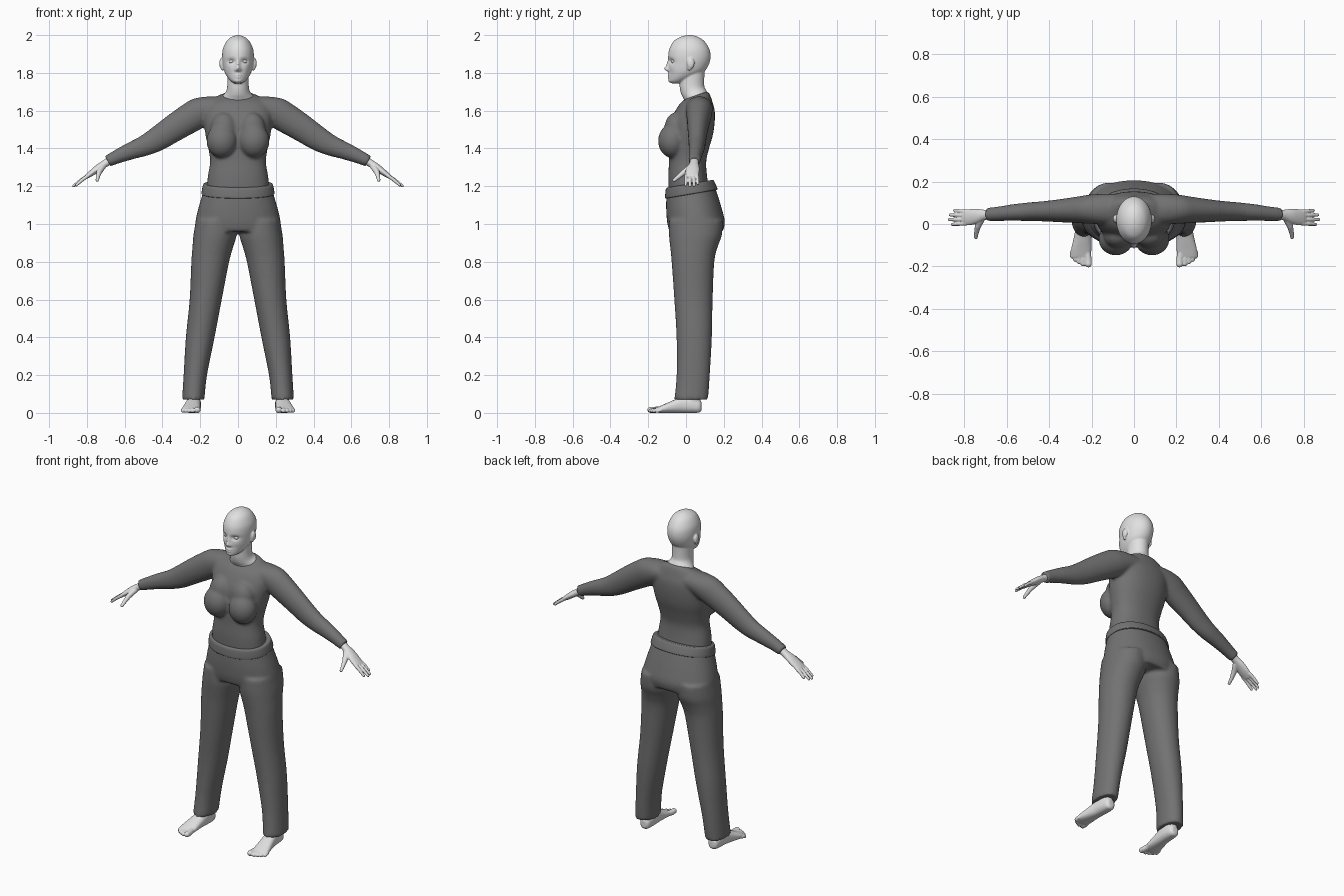
import bpy, bmesh, math
from mathutils import Vector

def material(name, v):
    m = bpy.data.materials.new(name)
    m.diffuse_color = (v, v, v, 1)
    return m

SKIN = material("light grey skin", 0.75)
CLOTH = material("dark grey cloth", 0.17)
X, Y, Z = Vector((1, 0, 0)), Vector((0, 1, 0)), Vector((0, 0, 1))

def spline(pts, steps):
    """Catmull-Rom interpolation of ring tuples."""
    out = []
    for i in range(len(pts) - 1):
        a, b, c, d = pts[max(i - 1, 0)], pts[i], pts[i + 1], pts[min(i + 2, len(pts) - 1)]
        for k in range(steps):
            t = k / steps
            out.append([0.5 * (2 * q + (r - p) * t + (2 * p - 5 * q + 4 * r - s) * t * t
                               + (3 * q - p - 3 * r + s) * t ** 3)
                        for p, q, r, s in zip(a, b, c, d)])
    return out + [list(pts[-1])]

def loft(bm, rings, u=X, v=Y, side=1, n=40, steps=5, power=1.0):
    """Closed tube through rings (x, y, z, half u, half v, tilt)."""
    loops = []
    for r in spline([tuple(q) + (0,) * (6 - len(q)) for q in rings], steps):
        loop = []
        for i in range(n):
            t = 2 * math.pi * i / n
            c, s = math.cos(t), math.sin(t)
            c = math.copysign(abs(c) ** power, c)
            s = math.copysign(abs(s) ** power, s)
            p = Vector(r[:3]) + u * (max(r[3], .001) * c) + v * (max(r[4], .001) * s)
            p.z += r[5] * (p.y - r[1])
            p.x *= side
            loop.append(bm.verts.new(p))
        loops.append(loop)
    for a, b in zip(loops, loops[1:]):
        for i in range(n):
            j = (i + 1) % n
            bm.faces.new((a[i], a[j], b[j], b[i]))
    bm.faces.new(loops[0])
    bm.faces.new(loops[-1])

def level(rows, x=0):
    """Horizontal rings from (z, half width, front y, back y, tilt)."""
    return [(r[5] if len(r) > 5 else x, (r[2] + r[3]) / 2, r[0], r[1], (r[3] - r[2]) / 2,
             r[4] if len(r) > 4 else 0) for r in rows]

def ball(bm, centre, radii):
    vs = bmesh.ops.create_uvsphere(bm, u_segments=24, v_segments=16, radius=1)["verts"]
    for w in vs:
        w.co = Vector([c + k * r for c, k, r in zip(centre, w.co, radii)])

def digit(bm, pts, side):
    """Finger or toe: round tube through (x, y, z, radius), with a rounded tip."""
    for p, q in zip(pts, pts[1:]):
        a, b = Vector(p[:3]), Vector(q[:3])
        d = (b - a).normalized()
        u = d.cross(X if abs(d.x) < .7 else Y).normalized()
        loft(bm, [(*a, p[3], p[3]), (*b, q[3], q[3])], u, d.cross(u), side, 12, 6)
        ball(bm, (b.x * side, b.y, b.z), (q[3],) * 3)

def bump(bm, centre, radii, push):
    """Soft push along y around a point on the face."""
    for w in bm.verts:
        if w.co.y < 0:
            e = sum(((w.co[i] - centre[i]) / radii[i]) ** 2 for i in (0, 2))
            w.co.y += push * math.exp(-e)

def finish(bm, name, mat, voxel=None, smooth=0):
    bmesh.ops.recalc_face_normals(bm, faces=bm.faces)
    me = bpy.data.meshes.new(name)
    bm.to_mesh(me)
    bm.free()
    ob = bpy.data.objects.new(name, me)
    bpy.context.collection.objects.link(ob)
    me.materials.append(mat)
    for p in me.polygons:
        p.use_smooth = len(p.vertices) <= 4
    if voxel:
        m = ob.modifiers.new("fuse", "REMESH")
        m.mode, m.voxel_size, m.use_smooth_shade = "VOXEL", voxel, True
        s = ob.modifiers.new("soften", "SMOOTH")
        s.factor, s.iterations = 0.5, smooth
    return ob

# Head, face, ears and neck
bm = bmesh.new()
loft(bm, level([(2.0, .005, .01, .03), (1.992, .032, -.025, .06), (1.97, .059, -.063, .095),
                (1.93, .079, -.087, .122), (1.89, .084, -.094, .13), (1.85, .081, -.092, .123),
                (1.81, .073, -.09, .1), (1.78, .058, -.09, .06), (1.757, .038, -.09, .01),
                (1.745, .02, -.078, -.02)]), n=96, steps=10)
for s in (1, -1):
    bump(bm, (s * .034, 0, 1.862), (.02, 1, .013), .013)        # eye sockets
    bump(bm, (s * .045, 0, 1.825), (.018, 1, .018), -.003)      # cheeks
    bump(bm, (s * .012, 0, 1.816), (.008, 1, .008), -.008)      # nostrils
bump(bm, (0, 0, 1.822), (.011, 1, .013), -.024)                 # nose tip
bump(bm, (0, 0, 1.846), (.009, 1, .02), -.012)                  # nose bridge
bump(bm, (0, 0, 1.79), (.02, 1, .005), -.009)                   # upper lip
bump(bm, (0, 0, 1.777), (.018, 1, .005), -.008)                 # lower lip
bump(bm, (0, 0, 1.757), (.018, 1, .01), -.004)                  # chin
loft(bm, level([(1.84, .058, -.02, .1), (1.78, .057, -.032, .097), (1.73, .057, -.034, .097),
                (1.70, .064, -.025, .104, .2), (1.675, .082, -.008, .112, .35),
                (1.64, .09, .0, .11, .35)]))
for s in (1, -1):
    ball(bm, (s * .088, .025, 1.85), (.011, .02, .028))
    ball(bm, (s * .083, .018, 1.828), (.009, .011, .016))
finish(bm, "head_and_neck", SKIN, .0045, 3)

# Eyes
bm = bmesh.new()
for s in (1, -1):
    ball(bm, (s * .034, -.064, 1.861), (.015, .015, .011))
finish(bm, "eyes", SKIN)

# Sweater: torso, bust and sleeves fused together
bm = bmesh.new()
loft(bm, level([(1.17, .168, -.092, .125), (1.25, .16, -.094, .112), (1.33, .148, -.09, .107),
                (1.40, .157, -.09, .122), (1.47, .172, -.09, .142), (1.54, .18, -.083, .152),
                (1.60, .18, -.056, .152), (1.64, .16, -.03, .142), (1.668, .122, -.014, .128, .2),
                (1.682, .088, -.004, .114, .35)]), power=.9)
for s in (1, -1):
    ball(bm, (s * .085, -.072, 1.44), (.082, .076, .09))
    ball(bm, (s * .075, -.055, 1.50), (.07, .06, .09))
    loft(bm, [(.06, .07, 1.62, .062, .07), (.13, .07, 1.615, .068, .072),
              (.20, .07, 1.592, .08, .069), (.26, .067, 1.558, .079, .063),
              (.34, .063, 1.508, .073, .055), (.42, .06, 1.455, .066, .048),
              (.49, .058, 1.416, .056, .044), (.57, .054, 1.385, .046, .039),
              (.64, .048, 1.356, .037, .034), (.69, .045, 1.332, .031, .032)],
         Vector((.48, 0, .877)), Y, s)
finish(bm, "sweater", CLOTH, .009, 4)

# Trousers: hips and two legs fused together
bm = bmesh.new()
loft(bm, level([(1.21, .178, -.1, .138, .17), (1.16, .188, -.104, .16, .12),
                (1.08, .211, -.105, .19), (1.01, .226, -.1, .206), (.96, .228, -.088, .195)]),
     power=.92)
for s in (1, -1):
    loft(bm, level([(1.02, .105, -.09, .195, 0, .118), (.94, .114, -.09, .19, 0, .122),
                    (.88, .108, -.084, .168, 0, .133), (.80, .1, -.076, .15, 0, .147),
                    (.60, .085, -.062, .141, 0, .171), (.40, .076, -.05, .137, 0, .2),
                    (.20, .062, -.05, .126, 0, .226), (.07, .059, -.062, .117, 0, .237)]),
         side=s, power=.95)
finish(bm, "trousers", CLOTH, .01, 4)

# Waistband
bm = bmesh.new()
loft(bm, level([(1.158, .189, -.107, .164, .17), (1.165, .193, -.111, .166, .17),
                (1.205, .186, -.107, .149, .17), (1.213, .179, -.1, .141, .17)]),
     n=64, steps=4, power=.92)
finish(bm, "waistband", CLOTH)

for s, label in ((1, "left"), (-1, "right")):
    # Hand: palm, four fingers and thumb
    bm = bmesh.new()
    loft(bm, [(.65, .045, 1.352, .023, .025), (.70, .043, 1.322, .02, .024),
              (.74, .037, 1.296, .019, .034), (.775, .032, 1.27, .016, .038),
              (.805, .03, 1.248, .011, .036)], Vector((.59, 0, .81)), Y, s, 24)
    for y0, y1, x, z in ((.058, .063, .845, 1.214), (.04, .043, .866, 1.204),
                         (.021, .021, .87, 1.202), (.003, -.002, .856, 1.206)):
        digit(bm, [(.79, y0, 1.258, .0105), ((.79 + x) / 2, (y0 + y1) / 2, (1.264 + z) / 2, .0095),
                   (x, y1, z, .0075)], s)
    digit(bm, [(.715, .03, 1.306, .017), (.735, -.01, 1.275, .015),
               (.742, -.04, 1.25, .011), (.745, -.063, 1.232, .009)], s)
    finish(bm, label + "_hand", SKIN, .0035, 2)

    # Foot: sole and instep, ankle, five toes
    bm = bmesh.new()
    loft(bm, [(.232, .082, .035, .015, .02), (.232, .07, .036, .03, .034),
              (.233, .03, .042, .037, .042), (.236, -.02, .043, .039, .043),
              (.242, -.07, .033, .043, .033), (.248, -.12, .022, .048, .022),
              (.25, -.155, .015, .044, .014)], X, Z, s, 28, 5, .85)
    loft(bm, level([(.02, .03, .0, .075), (.07, .034, -.015, .078), (.16, .036, -.005, .08)], .234),
         side=s, n=24)
    for x, y, r in ((.215, -.188, .0165), (.24, -.187, .012), (.259, -.178, .0115),
                    (.276, -.167, .011), (.291, -.152, .0105)):
        digit(bm, [(x * .8 + .05, -.12, .02, r), (x, y + .02, .016, r), (x, y, r, r)], s)
    finish(bm, label + "_foot", SKIN, .004, 2)
